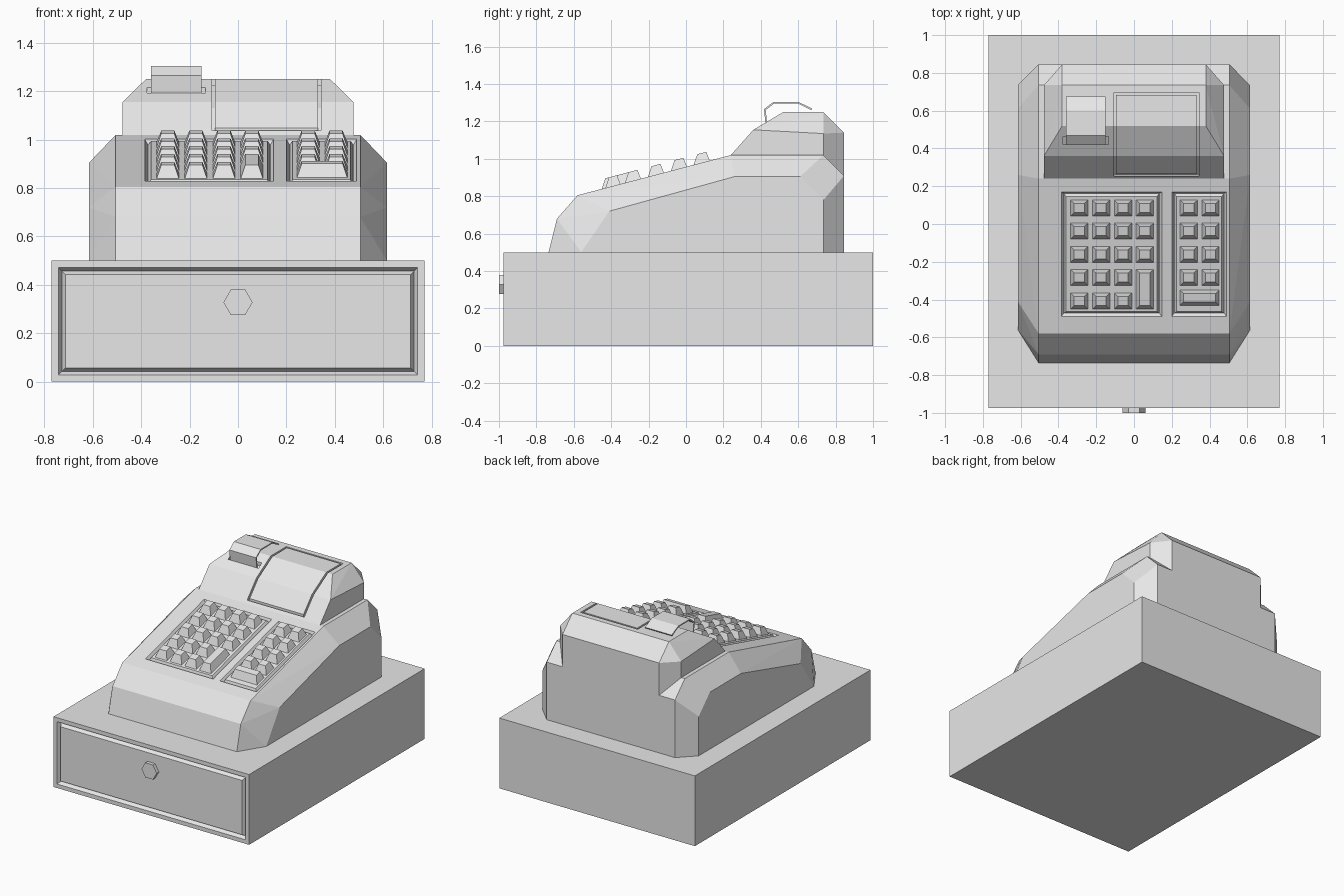
import bpy, bmesh, math
from mathutils import Matrix, Vector

if "Cube" in bpy.data.objects:
    bpy.data.objects.remove(bpy.data.objects["Cube"])

GREY = (0.8, 0.8, 0.8, 1)
mat = bpy.data.materials.new("plain_grey")
mat.use_nodes = True
mat.diffuse_color = GREY
mat.node_tree.nodes["Principled BSDF"].inputs["Base Color"].default_value = GREY


def finish(bm, name):
    bmesh.ops.recalc_face_normals(bm, faces=bm.faces[:])
    me = bpy.data.meshes.new(name)
    bm.to_mesh(me)
    bm.free()
    me.materials.append(mat)
    ob = bpy.data.objects.new(name, me)
    bpy.context.collection.objects.link(ob)
    return ob


def hull(name, points, matrix=Matrix()):
    """Convex solid around points, with flat areas merged."""
    bm = bmesh.new()
    verts = [bm.verts.new(matrix @ Vector(p)) for p in points]
    bmesh.ops.convex_hull(bm, input=verts)
    bmesh.ops.dissolve_limit(bm, angle_limit=0.01, verts=bm.verts[:], edges=bm.edges[:])
    return finish(bm, name)


def mirrored(profile, x):
    return [(s * x, y, z) for y, z in profile for s in (-1, 1)]


def prism(name, profile, x0, x1):
    """Side profile (y, z) extruded along x."""
    bm = bmesh.new()
    face = bm.faces.new([bm.verts.new((x0, y, z)) for y, z in profile])
    new = bmesh.ops.extrude_face_region(bm, geom=[face])["geom"]
    moved = [v for v in new if isinstance(v, bmesh.types.BMVert)]
    bmesh.ops.translate(bm, vec=(x1 - x0, 0, 0), verts=moved)
    return finish(bm, name)


def band(path, up, down):
    return [(y, z + up) for y, z in path] + [(y, z - down) for y, z in reversed(path)]


def cut(target, cutter):
    mod = target.modifiers.new("cut", "BOOLEAN")
    mod.operation = "DIFFERENCE"
    mod.solver = "EXACT"
    mod.object = cutter
    bpy.context.view_layer.objects.active = target
    bpy.ops.object.modifier_apply(modifier=mod.name)
    bpy.data.objects.remove(cutter)


# Drawer box with a V groove around the drawer front
bm = bmesh.new()
bmesh.ops.create_cube(bm, size=1)
bmesh.ops.scale(bm, vec=(1.54, 1.975, 0.5), verts=bm.verts[:])
bmesh.ops.translate(bm, vec=(0, 0.0125, 0.25), verts=bm.verts[:])
front = min(bm.faces, key=lambda f: f.calc_center_median().y)
for width, push in ((0.04, 0), (0.02, 0.025), (0.02, -0.025)):
    bmesh.ops.inset_region(bm, faces=[front], thickness=width, depth=0)
    bmesh.ops.translate(bm, vec=(0, push, 0), verts=front.verts[:])
finish(bm, "drawer_box")

# Hexagonal drawer knob
bm = bmesh.new()
bmesh.ops.create_cone(bm, cap_ends=True, segments=6, radius1=0.06, radius2=0.06, depth=0.027,
                      matrix=Matrix.Translation((0, -0.9865, 0.328))
                      @ Matrix.Rotation(math.pi / 2, 4, "X") @ Matrix.Rotation(math.pi / 6, 4, "Z"))
low = max(v.co.x for v in bm.verts)
if low < 0.058:  # turn so corners point sideways
    bmesh.ops.rotate(bm, cent=(0, -0.9865, 0.328), verts=bm.verts[:],
                     matrix=Matrix.Rotation(math.pi / 6, 3, "Y"))
finish(bm, "drawer_knob")

# Main body: tall middle profile, lower outer profile
middle = [(-0.735, 0.5), (-0.69, 0.68), (-0.58, 0.805), (0.24, 1.02),
          (0.735, 1.02), (0.845, 0.91), (0.845, 0.5)]
outer = [(-0.56, 0.5), (-0.41, 0.72), (0.26, 0.905), (0.61, 0.905), (0.735, 0.78), (0.735, 0.5)]
body = hull("body", mirrored(middle, 0.505) + mirrored(outer, 0.615))

# Display hood
crest = [(0.52, 1.25), (0.735, 1.25), (0.845, 1.14), (0.845, 0.91)]
sides = [(0.24, 0.91), (0.24, 1.02), (0.36, 1.155), (0.735, 1.135), (0.735, 0.91)]
hood = hull("hood", mirrored(crest, 0.38) + mirrored(sides, 0.477))

# Display panel set in a groove that follows the hood
groove = [(0.255, 1.037), (0.36, 1.155), (0.52, 1.25), (0.695, 1.25)]
cut(hood, prism("groove_cutter", band(groove, 0.04, 0.025), -0.107, 0.343))
panel = [(0.265, 1.048)] + groove[1:3] + [(0.683, 1.25)]
prism("display_panel", band(panel, 0, 0.027), -0.094, 0.33)

# Receipt slot and paper
cut(hood, prism("slot_cutter", band([(0.422, 1.192), (0.462, 1.2156)], 0.02, 0.025), -0.375, -0.135))
paper = [(0.417, 1.17), (0.417, 1.265), (0.468, 1.305), (0.6, 1.305), (0.675, 1.268),
         (0.671, 1.26), (0.598, 1.296), (0.472, 1.296), (0.426, 1.261), (0.426, 1.17)]
prism("receipt_paper", [(y + 0.01, z) if z < 1.2 else (y, z) for y, z in paper], -0.36, -0.15)

# Keyboard frame lies on the sloping top
slope = math.atan2(0.215, 0.82)
keyboard = Matrix.Translation((0, -0.58, 0.805)) @ Matrix.Rotation(slope, 4, "X")


def block(name, x0, x1, y0, y1, z0, z1, grow, shift=0):
    """Tapered block on the slope; its top is larger by grow on each side."""
    a, b = [(y + 0.58) / math.cos(slope) for y in (y0, y1)]
    pts = [(x, y, z0) for x in (x0, x1) for y in (a, b)]
    pts += [(x, y + shift, z1) for x in (x0 - grow, x1 + grow) for y in (a - grow, b + grow)]
    return hull(name, pts, keyboard)


def key(name, x0, x1, y0, y1):
    block(name, x0, x1, y0, y1, -0.002, 0.05, -0.02, 0.014)


rows = [0.085, -0.037, -0.16, -0.283, -0.407]
pads = [("left", -0.385, 0.147, [-0.29, -0.174, -0.058, 0.057]),
        ("right", 0.2, 0.49, [0.29, 0.405])]
for side, x0, x1, columns in pads:
    cutter = block("pad_cutter", x0 + 0.013, x1 - 0.013, -0.477, 0.157, -0.02, 0.02, 0.026)
    cut(body, cutter)
    block(side + "_key_pad", x0 + 0.013, x1 - 0.013, -0.477, 0.157, -0.022, 0, -0.013)
    for c, x in enumerate(columns):
        for r, y in enumerate(rows):
            if r == 4 and side == "right" or r > 2 and x == 0.057 and r == 4:
                continue
            low_y = rows[4] if side == "left" and c == 3 and r == 3 else y
            key(f"{side}_key_{r}_{c}", x - 0.047, x + 0.047, low_y - 0.045, y + 0.042)
key("wide_key", 0.243, 0.452, rows[4] - 0.025, rows[4] + 0.057)
